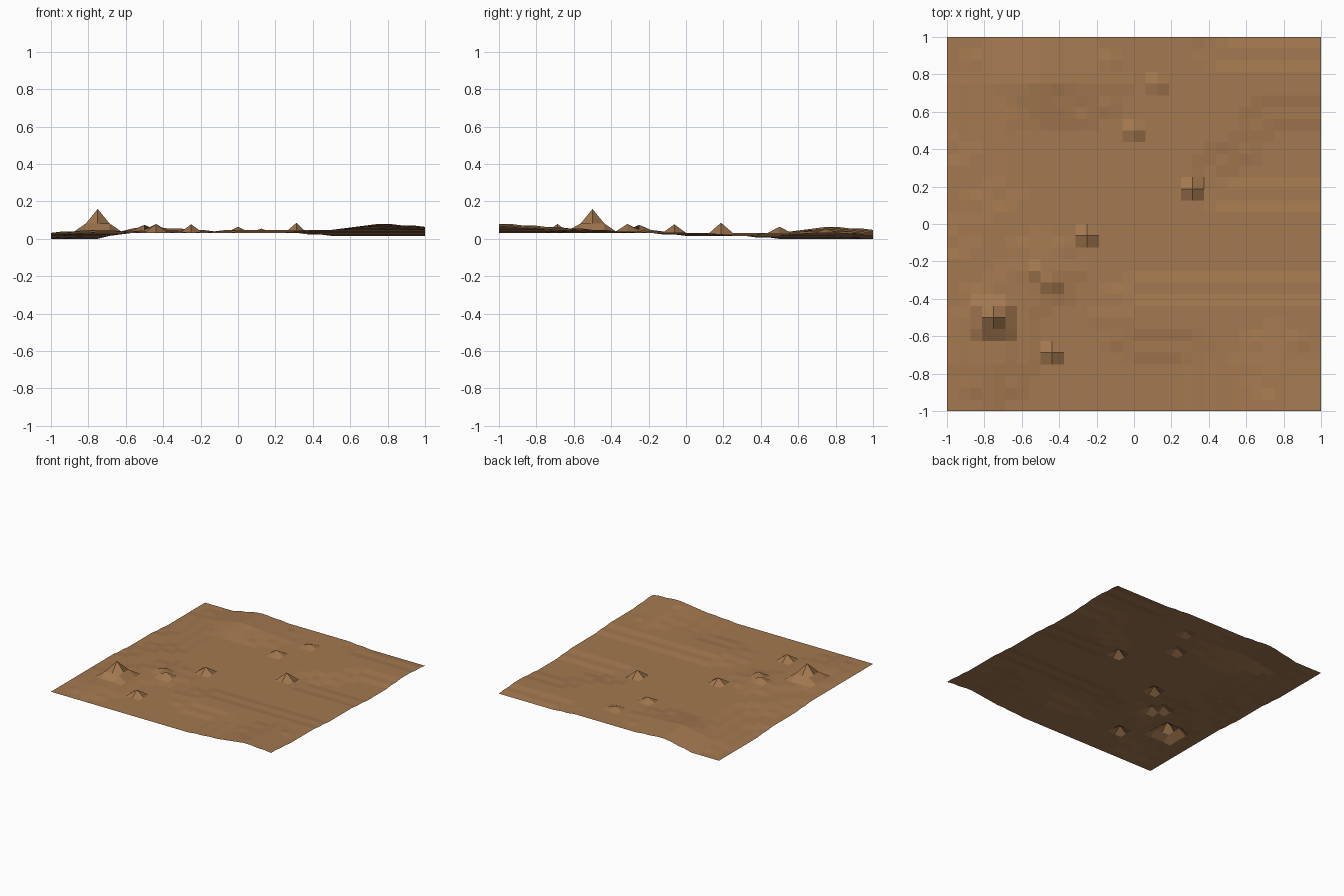
import bpy, bmesh, math

if "Cube" in bpy.data.objects:
    bpy.data.objects.remove(bpy.data.objects["Cube"])

N = 32                 # grid cells per side
CELL = 2.0 / N
STEP = 0.016           # height of one terrace level

# coarse terrace levels, rows from front to back, digits from left to right
LEVELS = ["222222354",
          "232222343",
          "232233333",
          "223222222",
          "122222222",
          "112222111",
          "012222211",
          "014322222",
          "003222111"]

# peaks: x, y, top height
PEAKS = [(-0.75, -0.5, 0.16), (0.3125, 0.1875, 0.086), (-0.4375, -0.3125, 0.08),
         (-0.5, -0.25, 0.075), (-0.4375, -0.6875, 0.08), (-0.25, -0.0625, 0.078),
         (0.0, 0.5, 0.065), (0.125, 0.75, 0.055)]


def terrace(i, j):
    """Blend the coarse levels, then snap to half steps for flat terraces."""
    u, v = i / 4, j / 4
    a, b = min(int(u), 7), min(int(v), 7)
    fu, fv = u - a, v - b
    lv = lambda x, y: int(LEVELS[y][x])
    low = lv(a, b) * (1 - fu) + lv(a + 1, b) * fu
    high = lv(a, b + 1) * (1 - fu) + lv(a + 1, b + 1) * fu
    level = low * (1 - fv) + high * fv
    return math.floor(level * 2 + 0.5) / 2 * STEP


# terraced height map
heights = {(i, j): terrace(i, j) for i in range(N + 1) for j in range(N + 1)}

# single-vertex peaks, the largest one with a raised ring round it
for x, y, z in PEAKS:
    ci, cj = round((x + 1) / CELL), round((y + 1) / CELL)
    if z > 0.1:
        for di in (-1, 0, 1):
            for dj in (-1, 0, 1):
                heights[ci + di, cj + dj] = 0.083
    heights[ci, cj] = z

# terrain sheet
bm = bmesh.new()
verts = {(i, j): bm.verts.new((-1 + i * CELL, -1 + j * CELL, h))
         for (i, j), h in heights.items()}
for i in range(N):
    for j in range(N):
        bm.faces.new([verts[i, j], verts[i + 1, j], verts[i + 1, j + 1], verts[i, j + 1]])
mesh = bpy.data.meshes.new("terrain")
bm.to_mesh(mesh)
bm.free()
terrain = bpy.data.objects.new("terrain", mesh)
bpy.context.collection.objects.link(terrain)

# brown earth
earth = bpy.data.materials.new("earth")
earth.diffuse_color = (0.37, 0.19, 0.08, 1)
earth.use_nodes = True
earth.node_tree.nodes["Principled BSDF"].inputs["Base Color"].default_value = earth.diffuse_color
mesh.materials.append(earth)
